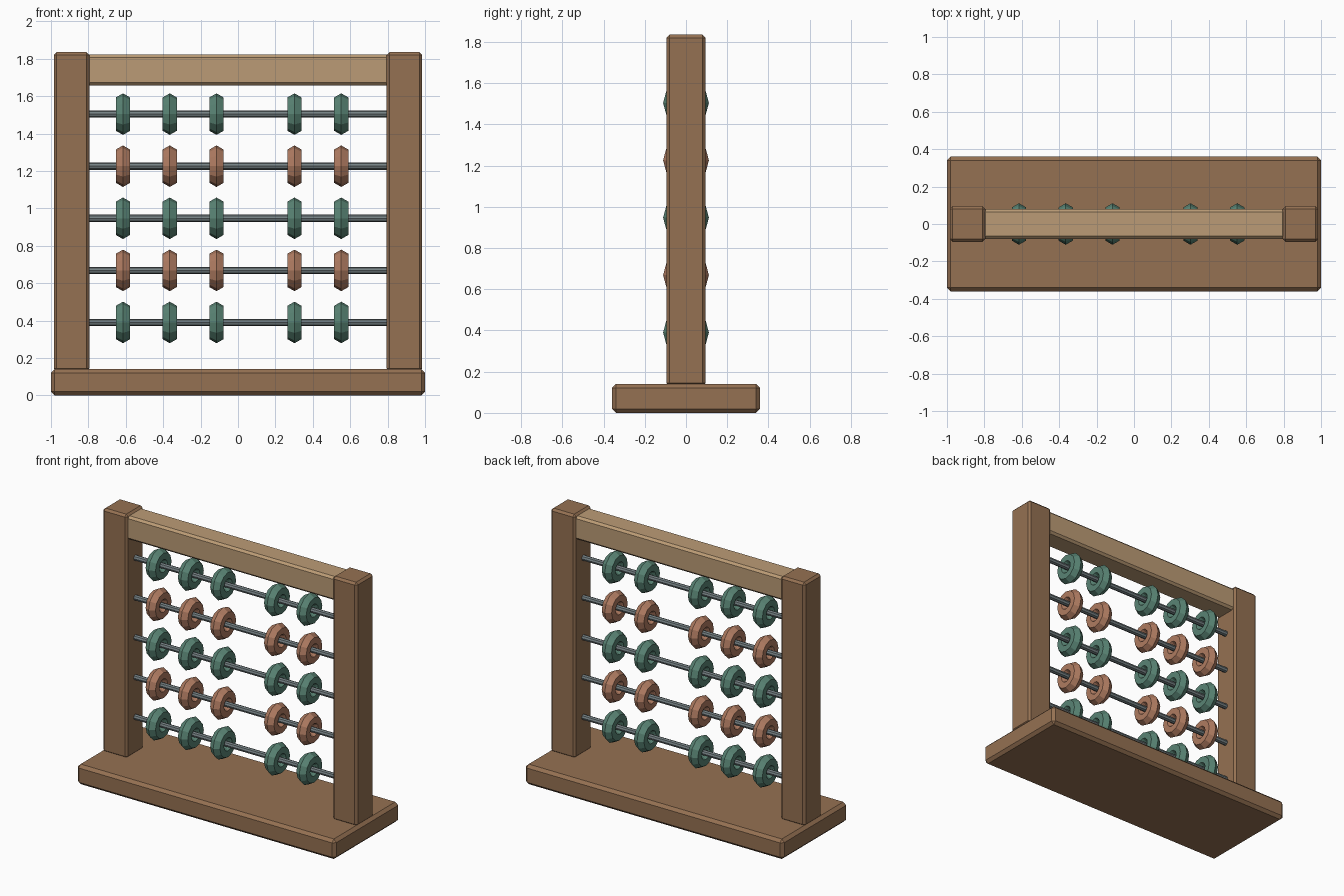
import bpy
from math import pi

if "Cube" in bpy.data.objects:
    bpy.data.objects.remove(bpy.data.objects["Cube"])


def material(name, rgb):
    m = bpy.data.materials.new(name)
    m.diffuse_color = (*rgb, 1)
    m.use_nodes = True
    m.node_tree.nodes["Principled BSDF"].inputs["Base Color"].default_value = m.diffuse_color
    return m


WOOD = material("wood", (0.30, 0.165, 0.085))
PALE = material("pale_wood", (0.50, 0.33, 0.18))
STEEL = material("steel", (0.18, 0.22, 0.23))
GREEN = material("green_paint", (0.10, 0.23, 0.175))
RUST = material("rust_paint", (0.43, 0.20, 0.12))


def finish(name, mat):
    ob = bpy.context.object
    ob.name = name
    ob.data.materials.append(mat)
    return ob


def board(name, size, center, bevel, mat):
    bpy.ops.mesh.primitive_cube_add(size=1, location=center)
    ob = finish(name, mat)
    ob.scale = size
    bpy.ops.object.transform_apply(location=False, rotation=False, scale=True)
    mod = ob.modifiers.new("chamfer", 'BEVEL')
    mod.width, mod.segments = bevel, 1


# Frame
board("base", (2, 0.72, 0.14), (0, 0, 0.07), 0.02, WOOD)
for side, s in (("left", -1), ("right", 1)):
    board(side + "_post", (0.19, 0.19, 1.705), (s * 0.89, 0, 0.9825), 0.015, WOOD)
board("top_rail", (1.62, 0.16, 0.165), (0, 0, 1.74), 0.015, PALE)

# Rods with faceted ring beads
for row in range(5):
    z = 0.39 + row * 0.2785
    bpy.ops.mesh.primitive_cylinder_add(vertices=8, radius=0.019, depth=1.64,
                                        location=(0, 0, z), rotation=(0, pi / 2, 0))
    finish(f"rod_{row + 1}", STEEL)
    for i, x in enumerate((-0.615, -0.365, -0.115, 0.302, 0.552)):
        bpy.ops.mesh.primitive_torus_add(major_segments=12, minor_segments=6,
                                         major_radius=0.067, minor_radius=0.044,
                                         location=(x, 0, z), rotation=(0, pi / 2, 0))
        finish(f"bead_{row + 1}_{i + 1}", RUST if row % 2 else GREEN)
